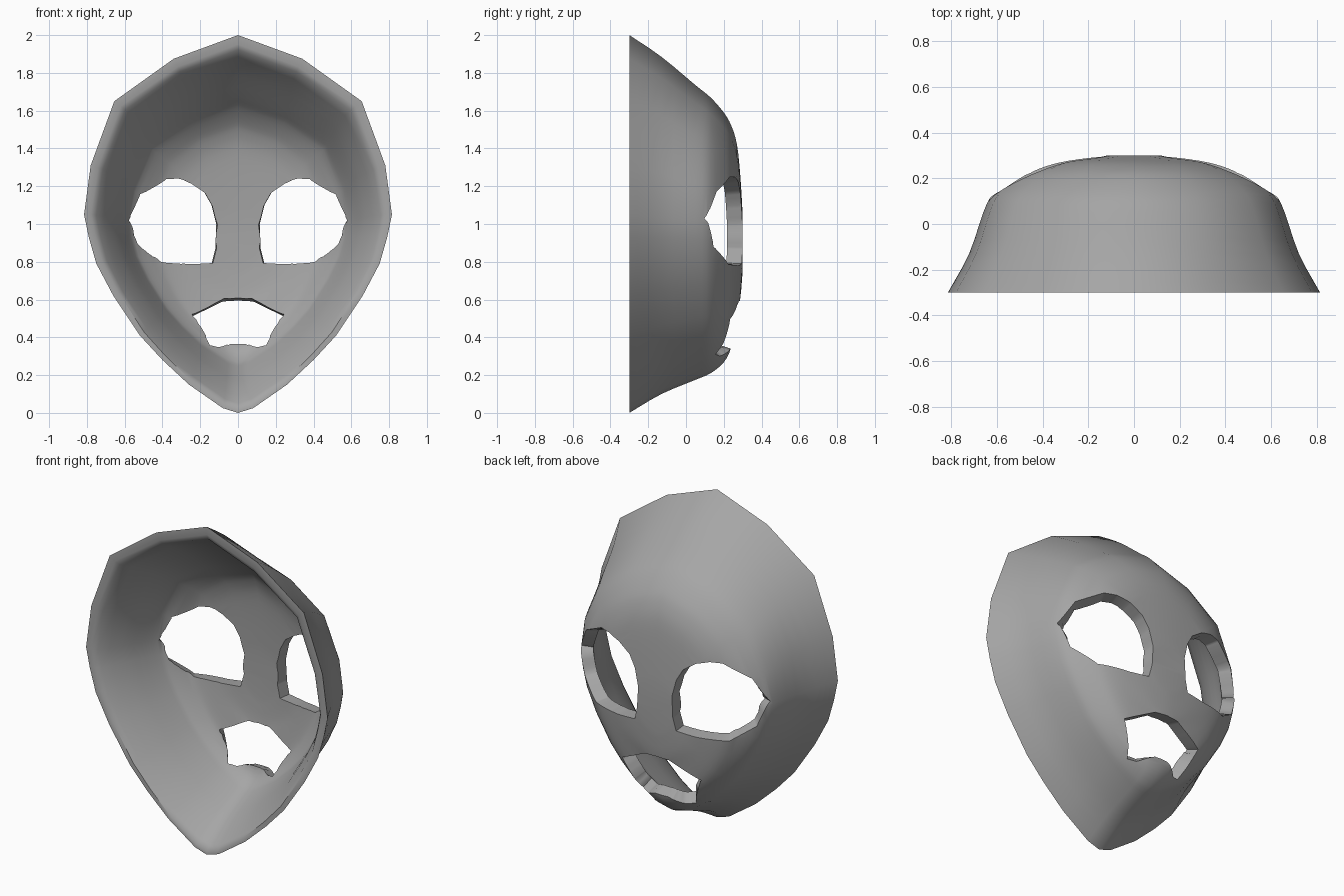
import bpy, bmesh, math

if "Cube" in bpy.data.objects:
    bpy.data.objects.remove(bpy.data.objects["Cube"])

grey = bpy.data.materials.new("mask_grey")
grey.use_nodes = True
color = (0.38, 0.38, 0.38, 1)
grey.diffuse_color = color
grey.node_tree.nodes["Principled BSDF"].inputs["Base Color"].default_value = color


def mirrored(half):
    """Close a right-hand outline by adding its mirror image."""
    return half + [(-x, z) for x, z in reversed(half) if x > 0.001]


def smooth_path(points, steps):
    """Catmull-Rom samples through a list of tuples."""
    out = []
    for i in range(len(points) - 1):
        p0, p1, p2 = points[max(i - 1, 0)], points[i], points[i + 1]
        p3 = points[min(i + 2, len(points) - 1)]
        for s in range(steps):
            u = s / steps
            out.append([b + 0.5 * u * (c - a + u * (2 * a - 5 * b + 4 * c - d + u * (3 * (b - c) + d - a)))
                        for a, b, c, d in zip(p0, p1, p2, p3)])
    return out + [points[-1]]


def make_object(name, bm):
    mesh = bpy.data.meshes.new(name)
    bm.to_mesh(mesh)
    bm.free()
    obj = bpy.data.objects.new(name, mesh)
    bpy.context.collection.objects.link(obj)
    return obj


def cutter(name, outline):
    """Prism along y with the given x, z outline."""
    bm = bmesh.new()
    face = bm.faces.new([bm.verts.new((x, -0.5, z)) for x, z in outline])
    ext = bmesh.ops.extrude_face_region(bm, geom=[face])["geom"]
    bmesh.ops.translate(bm, vec=(0, 1, 0), verts=[v for v in ext if isinstance(v, bmesh.types.BMVert)])
    bmesh.ops.recalc_face_normals(bm, faces=bm.faces)
    obj = make_object(name, bm)
    obj.hide_render = True
    return obj


# Solid form: rim outline lofted forward through rounder, smaller rings
WIDE, MID = 0.815, 1.05
rim = mirrored([(0, 2), (0.34, 1.875), (0.655, 1.65), (0.78, 1.31), (WIDE, MID), (0.79, 0.93),
                (0.75, 0.79), (0.66, 0.62), (0.52, 0.41), (0.4, 0.28), (0.26, 0.15), (0.08, 0.025), (0, 0)])
# each ring: depth, half width, top, bottom
rings = smooth_path([(-0.3, WIDE, 2, 0), (-0.13, 0.722, 1.885, 0.1), (0.05, 0.66, 1.735, 0.175),
                     (0.13, 0.618, 1.67, 0.21), (0.2, 0.53, 1.59, 0.268), (0.24, 0.46, 1.52, 0.35),
                     (0.27, 0.37, 1.42, 0.52), (0.288, 0.25, 1.25, 0.61), (0.3, 0.12, 1.05, 0.75)], 3)
bm = bmesh.new()
loops = []
for i, (y, w, top, bottom) in enumerate(rings):
    t = i / (len(rings) - 1)
    mid = MID - 0.13 * t
    loop = []
    for x, z in rim:
        v = (z - MID) / (2 - MID) if z > MID else (z - MID) / MID
        rounded = math.copysign(math.sqrt(max(0, 1 - v * v)), x)
        px = w * (x / WIDE * (1 - 0.7 * t) + rounded * 0.7 * t)
        pz = mid + v * ((top - mid) if v > 0 else (mid - bottom))
        loop.append(bm.verts.new((px, y, pz)))
    loops.append(loop)
n = len(rim)
for a, b in zip(loops, loops[1:]):
    for j in range(n):
        k = (j + 1) % n
        bm.faces.new((a[j], a[k], b[k], b[j]))
bm.faces.new(loops[0])
bm.faces.new(loops[-1])
bmesh.ops.recalc_face_normals(bm, faces=bm.faces)
bmesh.ops.triangulate(bm, faces=bm.faces)
mask = make_object("mask_shell", bm)

# Eye and mouth openings
eye = [(0.12, 0.87), (0.115, 1.0), (0.14, 1.1), (0.18, 1.17), (0.26, 1.225), (0.34, 1.25), (0.41, 1.25),
       (0.56, 1.17), (0.637, 1.03), (0.58, 0.88), (0.45, 0.785), (0.26, 0.78), (0.14, 0.79)]
mouth = mirrored([(0, 0.595), (0.08, 0.59), (0.265, 0.5), (0.18, 0.31), (0.13, 0.3),
                  (0.09, 0.32), (0.045, 0.34)])
cutters = [cutter("left_eye_cutter", eye),
           cutter("right_eye_cutter", [(-x, z) for x, z in eye]),
           cutter("mouth_cutter", mouth)]
for c in cutters:
    mod = mask.modifiers.new(c.name, "BOOLEAN")
    mod.operation, mod.solver, mod.object = "DIFFERENCE", "EXACT", c
cut = bpy.data.meshes.new_from_object(mask.evaluated_get(bpy.context.evaluated_depsgraph_get()))
mask.modifiers.clear()
for c in cutters:
    bpy.data.objects.remove(c)

# Keep only the forward-facing skin, dropping the back and the tunnel walls
bm = bmesh.new()
bm.from_mesh(cut)
bpy.data.meshes.remove(cut)
bm.normal_update()
bmesh.ops.delete(bm, geom=[f for f in bm.faces if f.normal.y < 0.03], context="FACES")
bmesh.ops.remove_doubles(bm, verts=bm.verts, dist=0.004)
bmesh.ops.triangulate(bm, faces=bm.faces)
bm.normal_update()

# Wall thickness: thin at the flat rim, thinnest at the chin, thicker towards the face
skin = list(bm.faces)
border = [e for e in bm.edges if e.is_boundary]
inner = {}
for v in list(bm.verts):
    depth = (v.co.y + 0.3) / 0.6
    edge = 0.024 + 0.017 * v.co.z
    p = v.co - v.normal * (edge + (0.082 - edge) * depth)
    if depth < 0.01:
        p.y = -0.3
    inner[v] = bm.verts.new(p)
for f in skin:
    bm.faces.new([inner[v] for v in reversed(f.verts)])
for e in border:
    a, b = e.verts
    bm.faces.new((a, b, inner[b], inner[a]))
bmesh.ops.recalc_face_normals(bm, faces=bm.faces)
bm.to_mesh(mask.data)
bm.free()
mask.data.materials.clear()
mask.data.materials.append(grey)

bpy.ops.object.select_all(action="DESELECT")
mask.select_set(True)
bpy.context.view_layer.objects.active = mask
bpy.ops.object.shade_smooth_by_angle(angle=math.radians(50))
